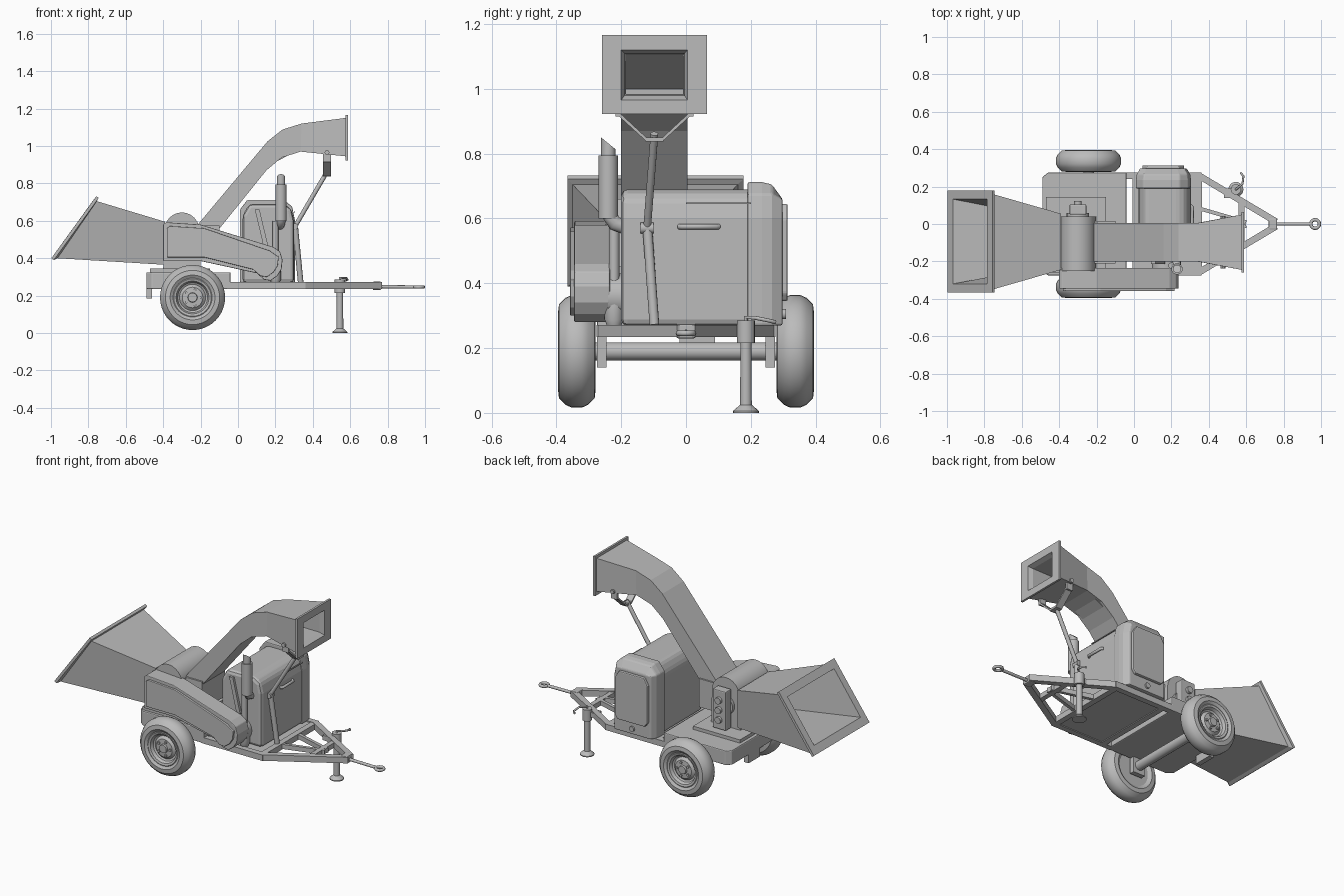
import bpy, bmesh, math
from mathutils import Vector

if "Cube" in bpy.data.objects:
    bpy.data.objects.remove(bpy.data.objects["Cube"], do_unlink=True)

grey = bpy.data.materials.new("plain_grey")
grey.use_nodes = True
grey.diffuse_color = (0.5, 0.5, 0.5, 1)
grey.node_tree.nodes["Principled BSDF"].inputs["Base Color"].default_value = (0.5, 0.5, 0.5, 1)


def finish(name, bm, bevel=0, smooth=False):
    bmesh.ops.recalc_face_normals(bm, faces=bm.faces)
    mesh = bpy.data.meshes.new(name)
    bm.to_mesh(mesh)
    bm.free()
    mesh.materials.append(grey)
    ob = bpy.data.objects.new(name, mesh)
    bpy.context.collection.objects.link(ob)
    if smooth:
        bpy.ops.object.select_all(action="DESELECT")
        ob.select_set(True)
        bpy.context.view_layer.objects.active = ob
        bpy.ops.object.shade_smooth_by_angle(angle=math.radians(35))
    if bevel:
        mod = ob.modifiers.new("bevel", "BEVEL")
        mod.width, mod.segments, mod.limit_method = bevel, 2, "ANGLE"
    return ob


def loft(name, rings, bevel=0, smooth=False, closed=False):
    """Skin a list of equal rings of points; cap the ends unless closed."""
    bm = bmesh.new()
    rows = [[bm.verts.new(p) for p in r] for r in rings]
    n = len(rows[0])
    pairs = list(zip(rows, rows[1:])) + ([(rows[-1], rows[0])] if closed else [])
    for a, b in pairs:
        for i in range(n):
            bm.faces.new((a[i], a[(i + 1) % n], b[(i + 1) % n], b[i]))
    if not closed:
        bm.faces.new(rows[0])
        bm.faces.new(rows[-1])
    return finish(name, bm, bevel, smooth)


def box(name, x, y, z, bevel=0):
    ring = [(x[0], y[0]), (x[1], y[0]), (x[1], y[1]), (x[0], y[1])]
    return loft(name, [[(*p, h) for p in ring] for h in z], bevel)


def side_prism(name, pts, y0, y1, bevel=0, smooth=False):
    return loft(name, [[(x, y, z) for x, z in pts] for y in (y0, y1)], bevel, smooth)


def plan_prism(name, pts, z0, z1, bevel=0):
    return loft(name, [[(x, y, z) for x, y in pts] for z in (z0, z1)], bevel)


def lathe(name, origin, axis, profile, sides=24, closed=False):
    """Turn (distance along axis, radius) pairs about an axis."""
    q = Vector(axis).to_track_quat("Z", "Y")
    turn = [2 * math.pi * i / sides for i in range(sides)]
    rings = [[Vector(origin) + q @ Vector((r * math.cos(t), r * math.sin(t), h)) for t in turn]
             for h, r in profile]
    return loft(name, rings, smooth=True, closed=closed)


def rod(name, a, b, r, sides=16):
    d = Vector(b) - Vector(a)
    return lathe(name, a, d, [(0, r), (d.length, r)], sides)


def bar(name, a, b, width, z0, z1):
    """Flat rail between two plan points."""
    a, b = Vector(a), Vector(b)
    s = (b - a).orthogonal().normalized() * width / 2
    return plan_prism(name, [a + s, b + s, b - s, a - s], z0, z1)


def tube(name, pts, r, cyclic=False):
    c = bpy.data.curves.new(name, "CURVE")
    c.dimensions, c.bevel_depth, c.bevel_resolution, c.use_fill_caps = "3D", r, 3, True
    s = c.splines.new("POLY")
    s.points.add(len(pts) - 1)
    for p, v in zip(s.points, pts):
        p.co = (*v, 1)
    s.use_cyclic_u = cyclic
    c.materials.append(grey)
    ob = bpy.data.objects.new(name, c)
    bpy.context.collection.objects.link(ob)


def section(top, low, y0, y1):
    return [(top[0], y0, top[1]), (top[0], y1, top[1]), (low[0], y1, low[1]), (low[0], y0, low[1])]


# Wheels, hubs and axle
WX, WZ = -0.243, 0.19
for side, s in (("left", 1), ("right", -1)):
    at, out = (WX, s * 0.337, WZ), (0, s, 0)
    lathe(side + "_tyre", at, out, [(-.045, .1), (-.058, .12), (-.055, .145), (-.035, .165), (-.015, .174),
          (.015, .174), (.035, .165), (.055, .145), (.058, .12), (.045, .1)], 40, True)
    lathe(side + "_rim", at, out, [(-.045, .103), (.046, .108), (.05, .1), (.046, .088), (.028, .08),
          (.022, .07), (.036, .055), (.038, .026), (.05, .024), (.05, .012)], 32)
    for k in range(5):
        t = k * math.tau / 5
        p = Vector((WX + .042 * math.cos(t), s * .37, WZ + .042 * math.sin(t)))
        rod(side + "_wheel_nut", p, p + Vector((0, s * .012, 0)), .008, 6)
    box(side + "_axle_bracket", (WX - .04, WX + .04), sorted((s * .245, s * .275)), (.14, .245))
rod("axle", (WX, -.28, WZ), (WX, .28, WZ), .028)

# Rear deck and chassis
plan_prism("rear_deck", [(-.49, -.25), (-.46, -.275), (-.04, -.275), (-.04, .275), (-.46, .275), (-.49, .25)],
           .235, .325, .006)
box("deck_plate", (-.47, -.15), (-.26, .145), (.325, .345))
box("rear_bracket", (-.49, -.46), (-.02, .09), (.185, .25))
for s in (1, -1):
    bar("side_rail", (-.06, s * .258), (.36, s * .258), .035, .235, .272)
    bar("drawbar", (.345, s * .26), (.76, s * .012), .035, .235, .272)
    bar("inner_brace", (.36, s * .08), (.6, s * .01), .02, .24, .268)
for x in (.01, .345):
    bar("cross_rail", (x, -.27), (x, .27), .035, .235, .27)
bar("front_cross_rail", (.575, -.12), (.575, .12), .03, .238, .268)
box("engine_floor", (.02, .34), (-.25, .25), (.24, .265))

# Towing eye
box("coupler", (.72, .765), (-.03, .03), (.23, .275), .006)
rod("tow_rod", (.75, 0, .248), (.945, 0, .246), .009)
tube("tow_eye", [(.968 + .023 * math.cos(i * math.tau / 20), .023 * math.sin(i * math.tau / 20), .246)
                 for i in range(20)], .009, True)

# Parking jack
lathe("jack_leg", (.545, .185, 0), (0, 0, 1), [(0, .04), (.006, .04), (.025, .018), (.22, .017)], 20)
rod("jack_sleeve", (.545, .185, .215), (.545, .185, .285), .028)
box("jack_mount", (.48, .55), (.14, .19), (.238, .268))
tube("jack_crank", [(.545, .185, .28), (.545, .185, .295), (.58, .215, .293), (.585, .255, .285), (.57, .275, .28)], .006)

# Infeed hopper: outside, rim lip, then back down the inside
loft("infeed_hopper", [
    section((-.39, .595), (-.39, .365), -.245, .055),
    section((-.755, .705), (-.965, .4), -.35, .16),
    section((-.745, .722), (-.985, .39), -.365, .178),
    section((-.757, .732), (-.998, .4), -.365, .178),
    section((-.787, .692), (-.968, .44), -.32, .133),
    section((-.42, .565), (-.42, .40), -.215, .025)])

# Drum housing
arc = [(-.3 + .095 * math.cos(t), .545 + .1 * math.sin(t)) for t in (math.pi * i / 12 for i in range(13))]
side_prism("drum_housing", arc + [(-.4, .34), (-.2, .34)], -.25, .04, smooth=True)
rod("drum_bearing", (-.3, .03, .48), (-.3, .06, .48), .06, 20)
box("control_box", (-.345, -.255), (.05, .105), (.35, .59), .006)
for z in (.41, .47, .53):
    rod("control_knob", (-.3, .1, z), (-.3, .122, z), .02, 14)

# Belt guard with a raised cover panel
guard = [(-.4, .385), (-.4, .58), (-.385, .592), (-.2, .58), (.19, .46), (.225, .435), (.238, .39),
         (.232, .34), (.21, .305), (.175, .28), (.14, .285), (.1, .32), (-.2, .385)]
side_prism("belt_guard", guard, -.345, -.235, .004)
c = Vector((-.08, .425))
cover = [(p[0] + (.02 if p[0] < c.x else -.02), p[1] + (.02 if p[1] < c.y else -.02)) for p in guard]
side_prism("belt_cover", cover, -.358, -.34, .003)
rod("drive_pulley", (.165, -.24, .36), (.165, -.19, .36), .07, 24)

# Discharge chute: outside, mouth flange, then the hollow inside
loft("discharge_chute", [
    section((-.215, .58), (-.11, .545), -.2, .005),
    section((.158, 1.025), (.152, .87), -.2, .005),
    section((.238, 1.088), (.233, .938), -.2, .005),
    section((.34, 1.12), (.335, .97), -.2, .005),
    section((.575, 1.15), (.575, .945), -.245, .05),
    section((.575, 1.166), (.575, .922), -.26, .065),
    section((.588, 1.166), (.588, .922), -.26, .065),
    section((.588, 1.12), (.588, .965), -.2, .005),
    section((.56, 1.11), (.56, .98), -.19, -.005),
    section((.34, 1.105), (.335, .985), -.185, -.01),
    section((.17, 1.0), (.165, .895), -.185, -.01)])
box("chute_base", (-.23, -.1), (-.21, .015), (.4, .575))

# Chute bracket and support strut
for s in (1, -1):
    y = -.0975 + s * .12
    box("bracket_plate", (.455, .497), sorted((y, y - s * .012)), (.915, .992))
    rod("bracket_bolt", (.476, y - s * .01, .965), (.476, y + s * .02, .965), .013, 10)
    ya = -.0975 + s * .025
    loft("bracket_arm", [[(x, y, .925), (x, y - s * .014, .925), (x, ya, .85), (x, ya, .838)]
                         for x in (.455, .497)])
box("bracket_foot", (.455, .497), (-.125, -.07), (.838, .85))
rod("strut_upper", (.476, -.0975, .862), (.305, -.12, .57), .012, 12)
rod("strut_lower", (.305, -.12, .58), (.335, -.0975, .272), .015, 12)
rod("strut_joint", (.305, -.14, .57), (.305, -.1, .57), .017, 12)

# Engine hood, rounded left end and its door
hood = [(.025, .268), (.025, .63), (.06, .69), (.245, .69), (.285, .665), (.3, .6), (.3, .268)]
side_prism("engine_hood", hood, -.2, .21, .02)
end = [(.01, .27), (.01, .66), (.05, .712), (.245, .712), (.29, .675), (.305, .6), (.305, .27)]


def shrink(k, y, top):
    return [(.157 + (x - .157) * k, y, min(z, top)) for x, z in end]


loft("hood_end", [shrink(1, .19, 1), shrink(1, .235, 1), shrink(.97, .265, .705), shrink(.84, .298, .66)],
     .006)
door = [(.045, .37), (.045, .6), (.07, .645), (.24, .645), (.268, .6), (.268, .37), (.25, .345), (.065, .345)]
side_prism("hood_door", door, .29, .314, .006)
rod("door_latch", (.157, .29, .305), (.157, .308, .305), .016, 14)
tube("hood_handle", [(.3, -.02, .575), (.312, -.01, .575), (.312, .09, .575), (.3, .1, .575)], .009)
bar("hood_seam", (.302, .0), (.302, .2), .006, .645, .65)
loft("hood_strap", [[(.09, y, .66), (.115, y, .66), (.165, y, .45), (.14, y, .45)] for y in (-.215, -.195)])

# Exhaust stack, air filter and engine parts on the right side
rod("muffler", (.23, -.24, .6), (.23, -.24, .795), .03, 20)
rings = [[(.23 + .022 * math.cos(t), -.24 + .022 * math.sin(t), z + k * math.sin(t))
          for t in (math.tau * i / 16 for i in range(16))] for z, k in ((.79, 0), (.832, -.018))]
loft("exhaust_tip", rings, smooth=True)
tube("exhaust_elbow", [(.23, -.24, .64), (.23, -.236, .61), (.228, -.22, .585), (.225, -.19, .575)], .024)
rod("engine_pipe", (.2, -.222, .4), (.2, -.222, .6), .016)
lathe("air_filter", (.2, -.222, .268), (0, 0, 1), [(0, .022), (.02, .03), (.11, .03), (.14, .016)], 18)
